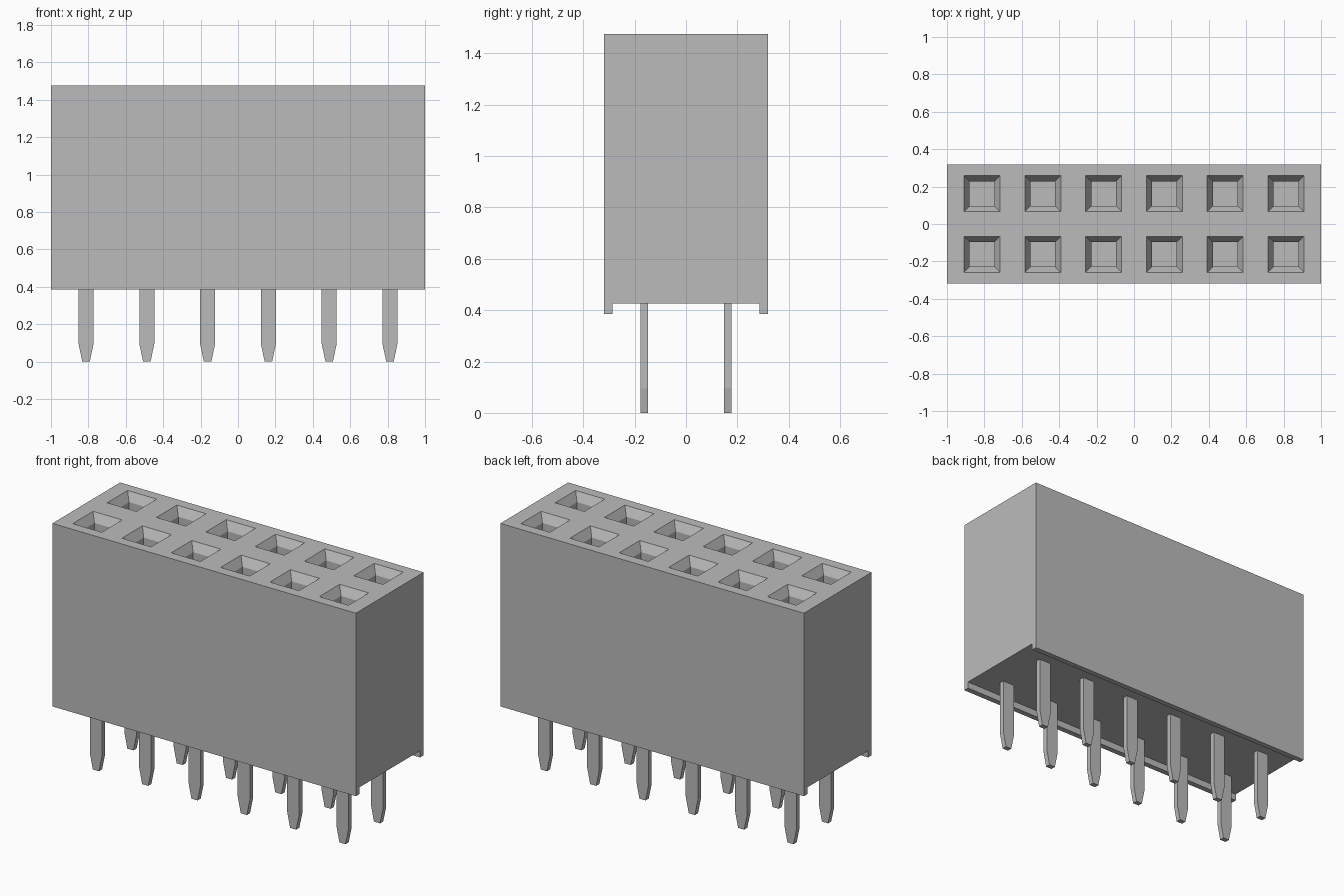
import bpy, bmesh

if "Cube" in bpy.data.objects:
    bpy.data.objects.remove(bpy.data.objects["Cube"], do_unlink=True)

PITCH = 0.325
TOP, BASE, RAIL = 1.475, 0.425, 0.385
HALF_Y, RAIL_Y = 0.319, 0.286
COLUMNS = [(i - 2.5) * PITCH for i in range(6)]
ROWS = [-PITCH / 2, PITCH / 2]

grey = bpy.data.materials.new("plain grey")
grey.use_nodes = True
colour = (0.5, 0.5, 0.5, 1)
grey.diffuse_color = colour
grey.node_tree.nodes["Principled BSDF"].inputs["Base Color"].default_value = colour


def finish(bm, name):
    bmesh.ops.recalc_face_normals(bm, faces=bm.faces)
    mesh = bpy.data.meshes.new(name)
    bm.to_mesh(mesh)
    bm.free()
    mesh.materials.append(grey)
    obj = bpy.data.objects.new(name, mesh)
    bpy.context.collection.objects.link(obj)
    return obj


def extrude_profile(name, points, direction):
    """Extrude a closed outline along a vector, centred on the outline."""
    bm = bmesh.new()
    start = [-d / 2 for d in direction]
    face = bm.faces.new([bm.verts.new([a + b for a, b in zip(p, start)]) for p in points])
    result = bmesh.ops.extrude_face_region(bm, geom=[face])
    verts = [g for g in result["geom"] if isinstance(g, bmesh.types.BMVert)]
    bmesh.ops.translate(bm, verts=verts, vec=direction)
    return finish(bm, name)


def square_loft(bm, x, y, sections):
    """Stack of squares, each (half width, z), skinned into a solid."""
    rings = [[bm.verts.new((x + sx * h, y + sy * h, z))
              for sx, sy in ((-1, -1), (1, -1), (1, 1), (-1, 1))] for h, z in sections]
    bm.faces.new(rings[0])
    bm.faces.new(rings[-1])
    for low, high in zip(rings, rings[1:]):
        for i in range(4):
            j = (i + 1) % 4
            bm.faces.new((low[i], low[j], high[j], high[i]))


# Housing with a foot rail along each long side
half = [(RAIL_Y, BASE), (RAIL_Y, RAIL), (HALF_Y, RAIL), (HALF_Y, TOP)]
outline = half + [(-y, z) for y, z in reversed(half)]
housing = extrude_profile("housing", [(0, y, z) for y, z in outline], (2, 0, 0))

# Square sockets with sloped lead-ins
bm = bmesh.new()
for cx in COLUMNS:
    for cy in ROWS:
        square_loft(bm, cx, cy, [(0.066, 0.75), (0.066, TOP - 0.05), (0.126, TOP + 0.05)])
cutter = finish(bm, "socket_cutter")
cutter.hide_render = True
cut = housing.modifiers.new("sockets", 'BOOLEAN')
cut.operation = 'DIFFERENCE'
cut.solver = 'EXACT'
cut.object = cutter
bpy.context.view_layer.objects.active = housing
bpy.ops.object.modifier_apply(modifier=cut.name)
bpy.data.objects.remove(cutter, do_unlink=True)

# Flat pins with tapered tips
side = [(0.02, 0), (0.04, 0.095), (0.04, BASE + 0.02)]
pin_outline = side + [(-x, z) for x, z in reversed(side)]
for r, cy in enumerate(ROWS):
    for c, cx in enumerate(COLUMNS):
        extrude_profile(f"pin_{('front', 'back')[r]}_{c + 1}",
                        [(cx + x, cy, z) for x, z in pin_outline], (0, 0.03, 0))
